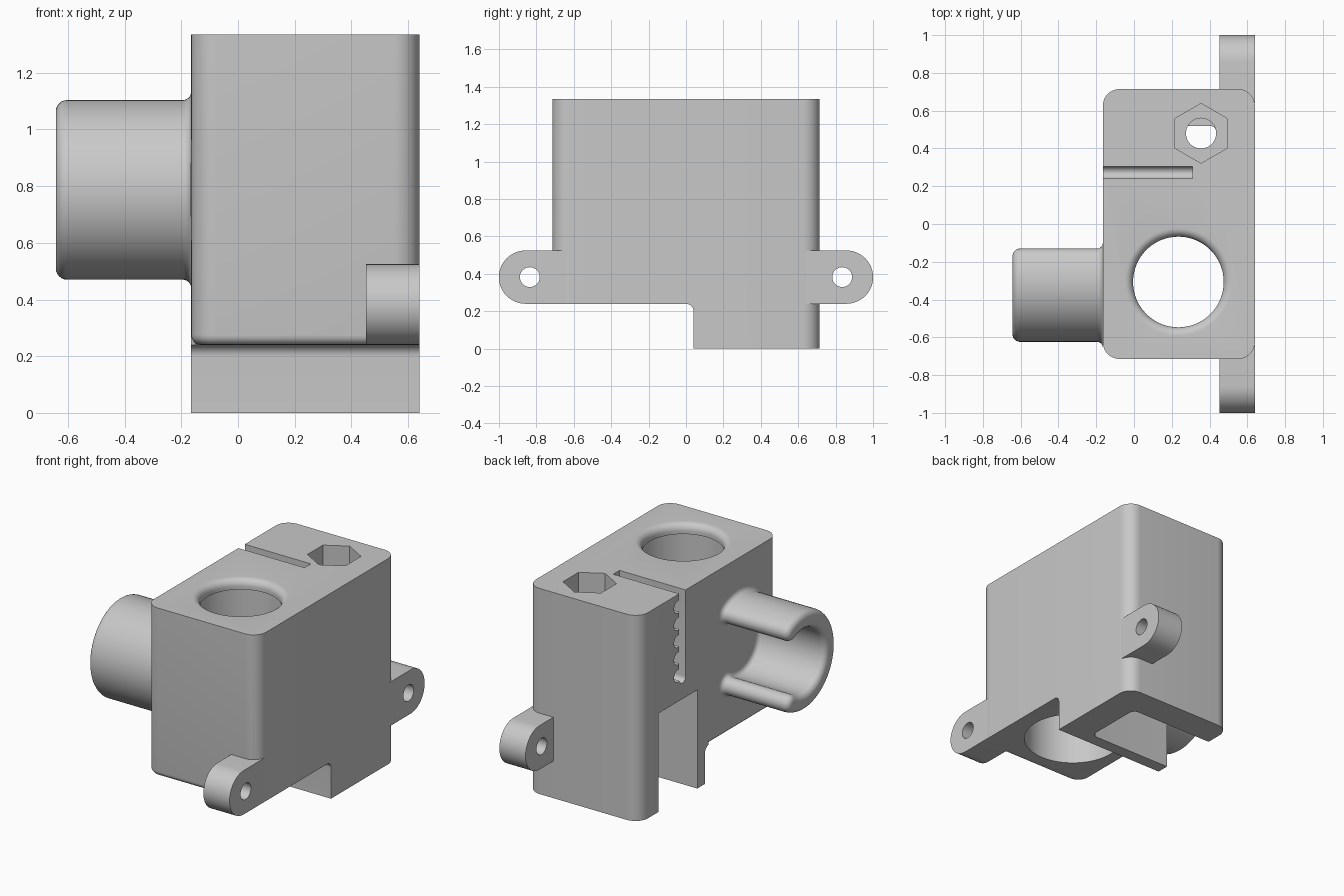
import bpy, bmesh
from math import sin, cos, pi, acos, degrees, radians

if "Cube" in bpy.data.objects:
    bpy.data.objects.remove(bpy.data.objects["Cube"])

GREY = (0.58, 0.58, 0.58, 1)
mat = bpy.data.materials.new("plain grey")
mat.use_nodes = True
mat.diffuse_color = GREY
mat.node_tree.nodes["Principled BSDF"].inputs["Base Color"].default_value = GREY

LEFT, RIGHT, HALF, TOP, STEP = -0.165, 0.64, 0.715, 1.335, 0.24
BORE_X, BORE_Y, TUBE_Z = 0.235, -0.307, 0.787


def arc(cx, cy, r, a0, a1, n=12):
    return [(cx + r * cos(radians(a0 + (a1 - a0) * i / n)),
             cy + r * sin(radians(a0 + (a1 - a0) * i / n))) for i in range(n + 1)]


def rounded_rect(x0, x1, y0, y1, r):
    return (arc(x1 - r, y1 - r, r, 0, 90) + arc(x0 + r, y1 - r, r, 90, 180)
            + arc(x0 + r, y0 + r, r, 180, 270) + arc(x1 - r, y0 + r, r, 270, 360))


def finish(name, bm):
    bmesh.ops.recalc_face_normals(bm, faces=bm.faces)
    mesh = bpy.data.meshes.new(name)
    bm.to_mesh(mesh)
    bm.free()
    ob = bpy.data.objects.new(name, mesh)
    bpy.context.collection.objects.link(ob)
    mesh.materials.append(mat)
    return ob


def loft(name, sections, axis="z"):
    """Join (position, outline) sections along z or x and cap both ends."""
    bm = bmesh.new()
    place = (lambda p, h: (p[0], p[1], h)) if axis == "z" else (lambda p, h: (h, p[0], p[1]))
    rings = [[bm.verts.new(place(p, h)) for p in outline] for h, outline in sections]
    for low, high in zip(rings, rings[1:]):
        for i in range(len(low)):
            bm.faces.new((low[i - 1], low[i], high[i], high[i - 1]))
    bm.faces.new(rings[0][::-1])
    bm.faces.new(rings[-1])
    return finish(name, bm)


def prism(name, points, lo, hi, axis="z"):
    return loft(name, [(lo, points), (hi, points)], axis)


def boolean(target, other):
    mod = target.modifiers.new("cut", "BOOLEAN")
    mod.operation, mod.object, mod.solver = "DIFFERENCE", other, "EXACT"
    bpy.context.view_layer.objects.active = target
    bpy.ops.object.modifier_apply(modifier=mod.name)
    bpy.data.objects.remove(other)


def smooth(ob):
    bpy.ops.object.select_all(action="DESELECT")
    ob.select_set(True)
    bpy.context.view_layer.objects.active = ob
    bpy.ops.object.shade_smooth_by_angle(angle=radians(32))


# Body block with rounded uprights and a raised front underside
body = prism("body", rounded_rect(LEFT, RIGHT, -HALF, HALF, 0.09), 0, TOP)
step = [(-1, -0.1), (0.04, -0.1)] + arc(0, STEP - 0.04, 0.04, 0, 90) + [(-1, STEP)]
boolean(body, prism("step_cutter", step, -1, 1, "x"))

# Soften the lower front and side edges of the raised part
bm = bmesh.new()
bm.from_mesh(body.data)
rim = [e for e in bm.edges if all(abs(v.co.z - STEP) < 0.001 and v.co.x < 0.6 for v in e.verts)
       and (all(v.co.y < -HALF + 0.085 for v in e.verts) or all(v.co.x < LEFT + 0.01 for v in e.verts))]
bmesh.ops.bevel(bm, geom=rim, offset=0.035, segments=5, profile=0.5, affect="EDGES", clamp_overlap=False)
bm.to_mesh(body.data)
bm.free()


# Wide bore from below, held by a rounded retaining lip at the top
def circle(r):
    return arc(BORE_X, BORE_Y, r, 0, 354.375, 63)


NECK, LIP = 0.24, 0.045
mouth = [(TOP - LIP + LIP * sin(a), circle(NECK + LIP - LIP * cos(a))) for a in (i * pi / 16 for i in range(9))]
boolean(body, prism("bore_cutter", circle(0.3), 0.1, TOP - 0.065))
boolean(body, loft("mouth_cutter", [(1.2, circle(NECK))] + mouth + [(TOP + 0.1, circle(NECK + LIP))]))

# Rear pocket open below and on one side
boolean(body, prism("pocket_cutter", rounded_rect(-0.6, 0.44, 0.12, 0.52, 0.04), -0.1, 0.64))

# Nut recess and bolt hole
boolean(body, prism("nut_cutter", arc(0.355, 0.48, 0.158, 90, 390, 5), TOP - 0.25, TOP + 0.1))
boolean(body, prism("bolt_cutter", arc(0.355, 0.48, 0.08, 0, 350, 35), 0.5, TOP))

# Belt slot with round-bottomed teeth
slot = arc(0.2725, 0.775, 0.0325, 180, 360) + [(0.305, TOP + 0.1), (0.24, TOP + 0.1)]
boolean(body, prism("slot_cutter", slot, -0.5, 0.31, "x"))
for i in range(5):
    tooth = arc(0.318, 1.255 - 0.112 * i, 0.04, 0, 345, 23)
    boolean(body, prism("tooth_cutter", tooth, -0.5, 0.27, "x"))
smooth(body)

# Mounting ears at both ends
for side, name in ((-1, "front_ear"), (1, "rear_ear")):
    outline = [(0.64, STEP)] + arc(0.858, 0.3825, 0.1425, -90, 90, 24) + [(0.64, 0.525)]
    ear = prism(name, [(side * y, z) for y, z in outline], 0.452, RIGHT, "x")
    boolean(ear, prism("ear_cutter", arc(side * 0.835, 0.3825, 0.053, 0, 350, 35), 0.3, 0.8, "x"))
    smooth(ear)

# Open-sided holder tube: a C-shaped wall with round lips, rounded tip and flared root
OUT, INN, REACH = 0.317, 0.207, 0.177
MID, WALL = (OUT + INN) / 2, (OUT - INN) / 2
OPEN = degrees(acos((REACH - WALL) / MID))


def c_outline(grow):
    y, z = MID * cos(radians(OPEN)), MID * sin(radians(OPEN))
    w = WALL + grow
    return (arc(BORE_Y, TUBE_Z, MID + w, OPEN, 360 - OPEN, 48)
            + arc(BORE_Y + y, TUBE_Z - z, w, -OPEN, 180 - OPEN, 14)[1:-1]
            + arc(BORE_Y, TUBE_Z, MID - w, 360 - OPEN, OPEN, 48)
            + arc(BORE_Y + y, TUBE_Z + z, w, 180 + OPEN, 360 + OPEN, 14)[1:-1])


TIP, FLARE, END = 0.04, 0.03, -0.643
quarter = [i * pi / 12 for i in range(7)]
sections = [(END + TIP - TIP * cos(a), c_outline(TIP * sin(a) - TIP)) for a in quarter]
sections += [(LEFT - FLARE + FLARE * sin(a), c_outline(FLARE - FLARE * cos(a))) for a in quarter]
smooth(loft("holder_tube", sections, "x"))
